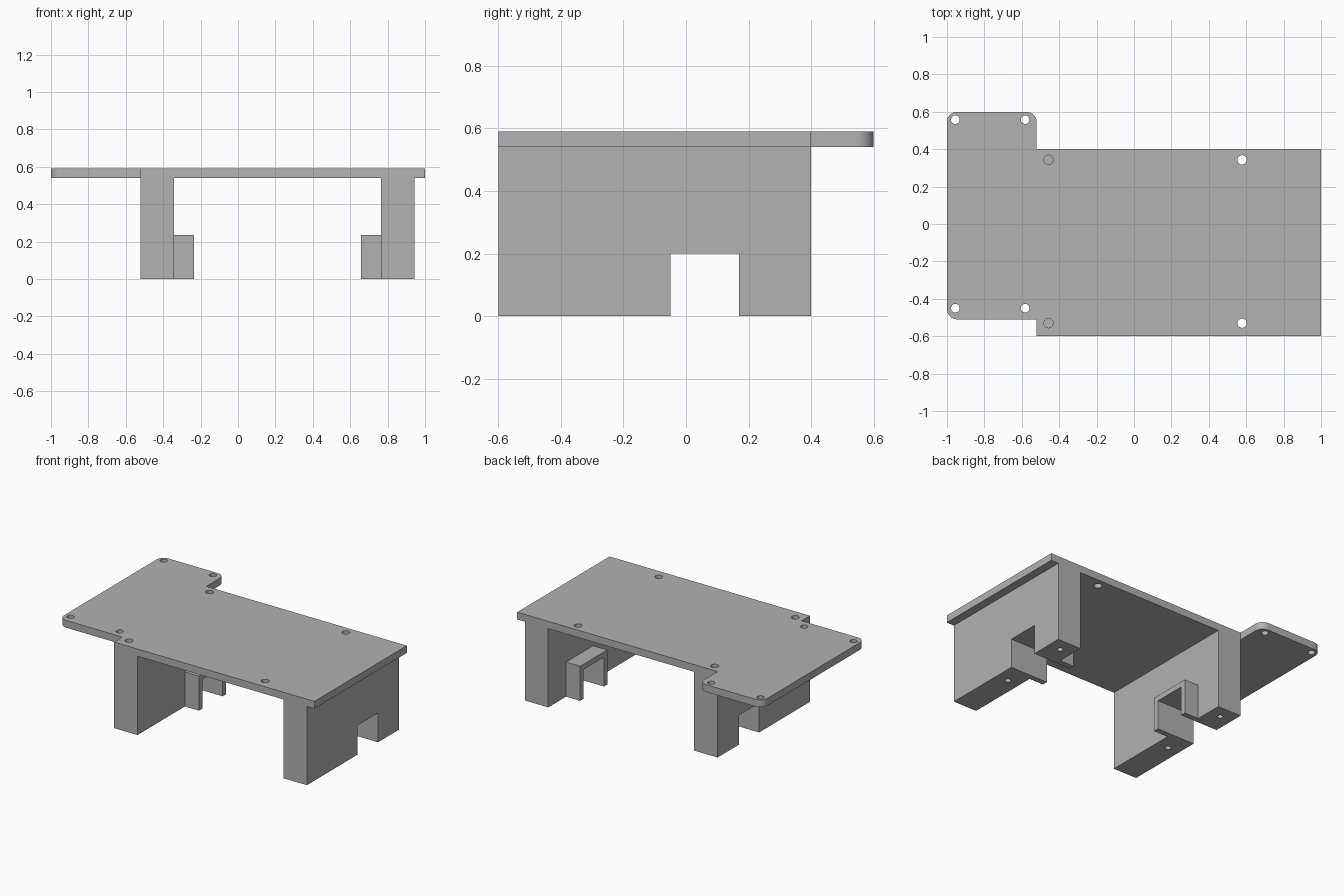
import bpy, bmesh, math
from mathutils import Matrix, Vector

cube = bpy.data.objects.get("Cube")
if cube:
    bpy.data.objects.remove(cube, do_unlink=True)

GREY = (0.445, 0.445, 0.445, 1)
grey = bpy.data.materials.new("plain_grey")
grey.use_nodes = True
grey.diffuse_color = GREY
grey.node_tree.nodes["Principled BSDF"].inputs["Base Color"].default_value = GREY


def make_object(name, bm):
    bmesh.ops.recalc_face_normals(bm, faces=bm.faces[:])
    mesh = bpy.data.meshes.new(name)
    bm.to_mesh(mesh)
    bm.free()
    mesh.materials.append(grey)
    ob = bpy.data.objects.new(name, mesh)
    bpy.context.collection.objects.link(ob)
    return ob


def prism(name, points, direction):
    """Closed outline swept along a direction."""
    bm = bmesh.new()
    face = bm.faces.new([bm.verts.new(p) for p in points])
    swept = bmesh.ops.extrude_face_region(bm, geom=[face])["geom"]
    verts = [v for v in swept if isinstance(v, bmesh.types.BMVert)]
    bmesh.ops.translate(bm, verts=verts, vec=Vector(direction))
    return make_object(name, bm)


def drill(ob, holes, z0, z1):
    """Cut vertical round holes, given as (x, y, radius)."""
    bm = bmesh.new()
    for x, y, r in holes:
        bmesh.ops.create_cone(bm, cap_ends=True, segments=32, radius1=r, radius2=r,
                              depth=z1 - z0,
                              matrix=Matrix.Translation((x, y, (z0 + z1) / 2)))
    cutter = make_object("hole_cutter", bm)
    cutter.hide_render = True
    mod = ob.modifiers.new("holes", "BOOLEAN")
    mod.operation, mod.solver, mod.object = "DIFFERENCE", "EXACT", cutter
    bpy.context.view_layer.objects.active = ob
    bpy.ops.object.modifier_apply(modifier=mod.name)
    bpy.data.objects.remove(cutter, do_unlink=True)


def smooth(ob):
    bpy.ops.object.select_all(action="DESELECT")
    ob.select_set(True)
    bpy.context.view_layer.objects.active = ob
    bpy.ops.object.shade_smooth_by_angle(angle=math.radians(30))


def corner(cx, cy, start, r=0.055, steps=8):
    """Quarter round, counter-clockwise from the start angle."""
    angles = [math.radians(start + 90 * i / steps) for i in range(steps + 1)]
    return [(cx + r * math.cos(a), cy + r * math.sin(a)) for a in angles]


# Top plate with the rounded side wing
PLATE_Z, TOP_Z, STEP_X = 0.54, 0.59, -0.52
R = 0.055
outline = [(STEP_X, -0.6), (1, -0.6), (1, 0.4), (STEP_X, 0.4)]
outline += corner(STEP_X - R, 0.6 - R, 0)
outline += corner(-1 + R, 0.6 - R, 90)
outline += corner(-1 + R, -0.51 + R, 180)
outline += [(STEP_X, -0.51)]
plate = prism("top_plate", [(x, y, PLATE_Z) for x, y in outline], (0, 0, TOP_Z - PLATE_Z))
plate_holes = [(x, y, 0.023) for x in (-0.955, -0.582) for y in (-0.45, 0.558)]
plate_holes += [(x, y, 0.025) for x in (-0.457, 0.578) for y in (-0.53, 0.343)]
drill(plate, plate_holes, 0.5, 0.65)
smooth(plate)


def arch(name, x0, x1, y0, y1, top):
    """Block across x with the shared cable notch cut from below."""
    n0, n1, nz = -0.05, 0.17, 0.2
    side = [(y0, 0), (n0, 0), (n0, nz), (n1, nz), (n1, 0), (y1, 0), (y1, top), (y0, top)]
    return prism(name, [(x0, y, z) for y, z in side], (x1 - x0, 0, 0))


# Walls with screw holes, and the small arches on their inner faces
for label, x0, x1, inner, reach in (("right", -0.52, -0.342, -0.342, 0.107),
                                    ("left", 0.765, 0.943, 0.765, -0.107)):
    wall = arch(label + "_wall", x0, x1, -0.6, 0.4, PLATE_Z)
    mid = (x0 + x1) / 2
    drill(wall, [(mid, y, 0.019) for y in (-0.19, 0.31)], -0.05, 0.6)
    smooth(wall)
    arch(label + "_inner_arch", inner, inner + reach, -0.087, 0.207, 0.237)
